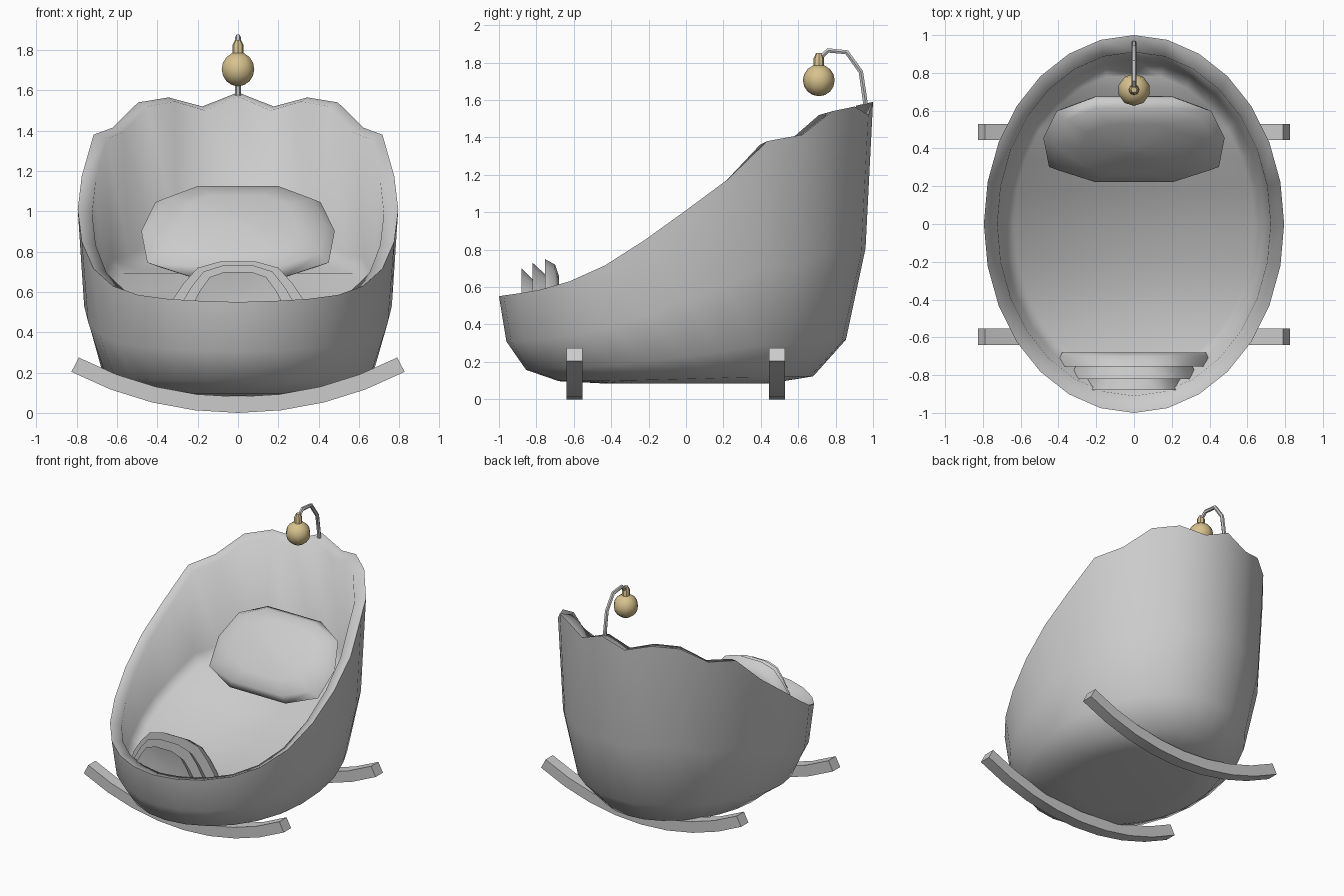
import bpy, bmesh, math
from math import sin, cos, pi
from mathutils import Vector

cube = bpy.data.objects.get("Cube")
if cube:
    bpy.data.objects.remove(cube, do_unlink=True)


def material(name, rgb):
    m = bpy.data.materials.new(name)
    m.use_nodes = True
    colour = (*rgb, 1)
    m.diffuse_color = colour
    m.node_tree.nodes["Principled BSDF"].inputs["Base Color"].default_value = colour
    return m


GREY = material("pale grey", (0.6, 0.6, 0.6))
BRASS = material("soft brass", (0.68, 0.54, 0.27))


def finish(bm, name, mat, angle=40):
    bmesh.ops.recalc_face_normals(bm, faces=bm.faces)
    mesh = bpy.data.meshes.new(name)
    bm.to_mesh(mesh)
    bm.free()
    ob = bpy.data.objects.new(name, mesh)
    bpy.context.collection.objects.link(ob)
    mesh.materials.append(mat)
    bpy.ops.object.select_all(action="DESELECT")
    ob.select_set(True)
    bpy.context.view_layer.objects.active = ob
    bpy.ops.object.shade_smooth_by_angle(angle=math.radians(angle))
    return ob


def loft(name, rings, mat, angle=40):
    """Skin closed rings of equal, even length; cap both ends with strips across."""
    bm = bmesh.new()
    rows = [[bm.verts.new(p) for p in ring] for ring in rings]
    n = len(rows[0])
    for a, b in zip(rows, rows[1:]):
        for i in range(n):
            j = (i + 1) % n
            bm.faces.new((a[i], a[j], b[j], b[i]))
    for row in (rows[0], rows[-1]):
        for i in range(n // 2):
            quad = (row[i], row[i + 1], row[n - 1 - i], row[-i])
            bm.faces.new(list(dict.fromkeys(quad)))
    return finish(bm, name, mat, angle)


# Tub: oval shell whose rim rises to a scalloped headboard
SIDES = 28
RIM = [1.59, 1.52, 1.565, 1.54, 1.415, 1.38, 1.175, 1.01,
       0.85, 0.715, 0.63, 0.585, 0.565, 0.555, 0.55]


def tub_ring(t, scale, floor, drop=0):
    ring = []
    for i in range(SIDES):
        a = 2 * pi * i / SIDES
        top = RIM[min(i, SIDES - i)] - drop
        ring.append((0.795 * scale * sin(a), scale * cos(a), floor + t * (top - floor)))
    return ring


# The bed inside follows the sweep of the rim, rising toward the headboard
WALL = [(0, 0.45), (0.025, 0.68), (0.155, 0.855), (0.48, 0.96), (1, 1)]
BED = [(1, 0.91), (0.52, 0.87), (0.46, 0.80)]
outer = [tub_ring(t, s, 0.085) for t, s in WALL]
inner = [tub_ring(t, s, 0.12, 0.02) for t, s in BED]
loft("cradle_tub", outer + inner, GREY, 80)

# Rockers: square bars bent along an arc
RADIUS, THICK, HALF = 1.78, 0.08, 0.043
for name, y in (("front_rocker", -0.597), ("rear_rocker", 0.487)):
    rings = []
    for i in range(9):
        a = 0.483 * (i - 4) / 4
        rings.append([(r * sin(a), y + dy, RADIUS - r * cos(a))
                      for r, dy in ((RADIUS, -HALF), (RADIUS, HALF),
                                    (RADIUS - THICK, HALF), (RADIUS - THICK, -HALF))])
    loft(name, rings, GREY)

# Pillow: domed cushion leaning on the raised end of the bed
half = [(0.22, 0.31), (0.41, 0.21), (0.48, 0.01), (0.45, -0.21), (0.23, -0.31)]
outline = half + [(-x, v) for x, v in reversed(half)]
centre = Vector((0, 0.45, 0.895))
up = Vector((0, 0.7, 0.714))
out = Vector((0, -0.714, 0.7))
layers = [(0.03, 0.09), (0.6, 0.075), (0.9, 0.045), (1, 0)]
layers += [(s, -d) for s, d in reversed(layers[:-1])]
loft("pillow", [[centre + Vector((x * s, 0, 0)) + up * v * s + out * d
                 for x, v in outline] for s, d in layers], GREY, 75)

# Folded blanket: arched sawtooth folds at the foot end
BASE = 0.35
ARCH = [(1, 0), (0.83, 0.5), (0.68, 0.725), (0.5, 0.925), (0.23, 1)]
ARCH += [(-x, h) for x, h in reversed(ARCH)]
FOLDS = [(-0.86, 0.14, 0.60), (-0.88, 0.28, 0.70), (-0.82, 0.26, 0.64),
         (-0.82, 0.34, 0.73), (-0.755, 0.31, 0.67), (-0.755, 0.40, 0.75),
         (-0.70, 0.39, 0.72), (-0.68, 0.38, 0.66)]
loft("folded_blanket", [[(x * w, y, BASE + h * (top - BASE)) for x, h in ARCH]
                        for y, w, top in FOLDS], GREY, 75)


# Hanging wire: bent tube rising from the headboard
def tube(name, path, radius, mat, sides=6):
    pts = [Vector(p) for p in path]
    rings = []
    for i, p in enumerate(pts):
        d = (pts[min(i + 1, len(pts) - 1)] - pts[max(i - 1, 0)]).normalized()
        side = Vector((1, 0, 0))
        other = d.cross(side)
        rings.append([p + radius * (side * cos(2 * pi * k / sides) + other * sin(2 * pi * k / sides))
                      for k in range(sides)])
    return loft(name, rings, mat)


tube("toy_wire", [(0, 0.96, 1.5), (0, 0.957, 1.6), (0, 0.935, 1.75), (0, 0.86, 1.855),
                  (0, 0.76, 1.865), (0, 0.71, 1.82)], 0.014, GREY)

# Hanging ball with a small neck
bm = bmesh.new()
bmesh.ops.create_uvsphere(bm, u_segments=10, v_segments=8, radius=0.085)
bmesh.ops.translate(bm, verts=bm.verts, vec=(0, 0.71, 1.705))
finish(bm, "toy_ball", BRASS, 50)
NECK = [(0.029, 1.77), (0.027, 1.825), (0.015, 1.85)]
loft("toy_neck", [[(r * cos(k * pi / 4), 0.71 + r * sin(k * pi / 4), z) for k in range(8)]
                  for r, z in NECK], BRASS)
